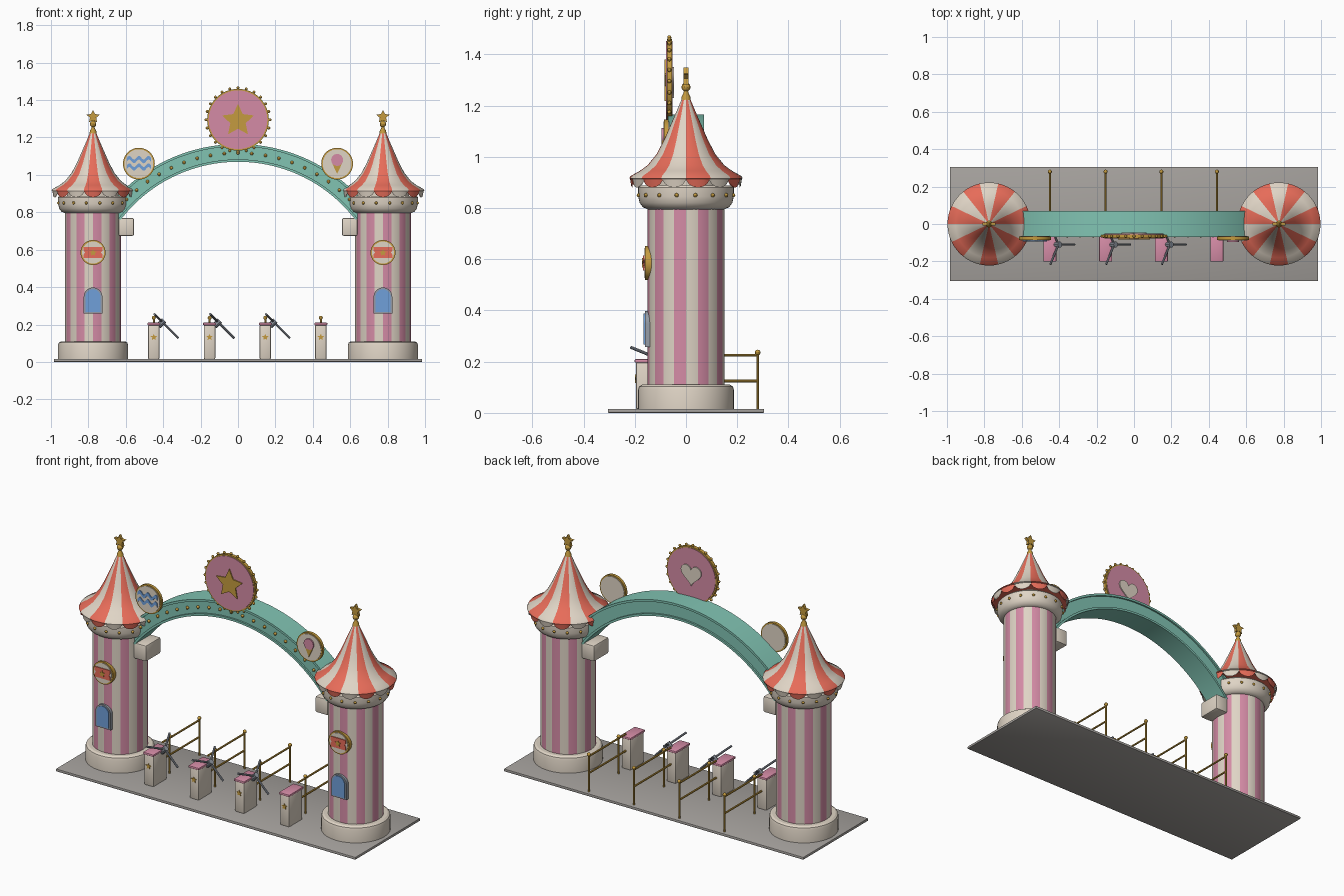
import bpy, bmesh
from math import sin, cos, pi, radians
from mathutils import Vector, Matrix

if "Cube" in bpy.data.objects:
    bpy.data.objects.remove(bpy.data.objects["Cube"])


def material(name, *rgb):
    m = bpy.data.materials.new(name)
    m.use_nodes = True
    m.diffuse_color = (*rgb, 1)
    bsdf = next(n for n in m.node_tree.nodes if n.type == 'BSDF_PRINCIPLED')
    bsdf.inputs["Base Color"].default_value = (*rgb, 1)
    return m


CREAM = material("cream", .74, .66, .56)
PINK = material("pink", .66, .26, .38)
RED = material("coral red", .8, .15, .1)
TEAL = material("teal", .22, .55, .45)
GOLD = material("gold", .56, .33, .05)
BLUE = material("blue", .16, .35, .7)
STONE = material("stone grey", .38, .36, .34)
METAL = material("metal grey", .3, .33, .38)


def finish(name, bm, *mats):
    bmesh.ops.recalc_face_normals(bm, faces=bm.faces)
    me = bpy.data.meshes.new(name)
    bm.to_mesh(me)
    bm.free()
    ob = bpy.data.objects.new(name, me)
    bpy.context.collection.objects.link(ob)
    for m in mats:
        me.materials.append(m)
    bpy.ops.object.select_all(action='DESELECT')
    ob.select_set(True)
    bpy.context.view_layer.objects.active = ob
    bpy.ops.object.shade_smooth_by_angle(angle=radians(32))
    return ob


def box(name, centre, size, mat, bevel=.008):
    bm = bmesh.new()
    bmesh.ops.create_cube(bm, size=1, matrix=Matrix.Translation(centre) @ Matrix.Diagonal((*size, 1)))
    bmesh.ops.bevel(bm, geom=bm.edges[:], offset=bevel, segments=2, profile=.5, affect='EDGES')
    return finish(name, bm, mat)


def lathe(name, x, profile, mats, stripes=1, per=48):
    # Revolve (radius, height) points; each stripe takes the next material
    bm = bmesh.new()
    n = stripes * per
    rings = [[bm.verts.new((x + r * cos(2 * pi * i / n), r * sin(2 * pi * i / n), z))
              for i in range(n)] for r, z in profile]
    for a, b in zip(rings, rings[1:]):
        for i in range(n):
            f = bm.faces.new((a[i], a[(i + 1) % n], b[(i + 1) % n], b[i]))
            f.material_index = i // per % len(mats)
    bm.faces.new(rings[0])
    bm.faces.new(rings[-1])
    return finish(name, bm, *mats)


def plate(name, pts, x, z, y0, y1, mat):
    # Upright flat shape in x and z, from depth y0 to y1
    bm = bmesh.new()
    front = [bm.verts.new((x + a, y0, z + b)) for a, b in pts]
    back = [bm.verts.new((x + a, y1, z + b)) for a, b in pts]
    bm.faces.new(front)
    bm.faces.new(back)
    for i in range(len(pts)):
        j = (i + 1) % len(pts)
        bm.faces.new((front[i], front[j], back[j], back[i]))
    return finish(name, bm, mat)


def circle(r, n=48):
    return [(r * cos(2 * pi * i / n), r * sin(2 * pi * i / n)) for i in range(n)]


def star(r):
    return [((r if i % 2 == 0 else r * .48) * sin(pi * i / 5),
             (r if i % 2 == 0 else r * .48) * cos(pi * i / 5)) for i in range(10)]


def arched(w, h):
    return [(-w, 0), (w, 0)] + [(w * cos(pi * i / 16), h - w + w * sin(pi * i / 16)) for i in range(17)]


def balls(name, centres, r, mat=GOLD):
    bm = bmesh.new()
    for c in centres:
        bmesh.ops.create_uvsphere(bm, u_segments=10, v_segments=6, radius=r, matrix=Matrix.Translation(c))
    return finish(name, bm, mat)


def rods(name, pairs, r, mat):
    bm = bmesh.new()
    for a, b in pairs:
        a, b = Vector(a), Vector(b)
        turn = (b - a).to_track_quat('Z', 'Y').to_matrix().to_4x4()
        bmesh.ops.create_cone(bm, cap_ends=True, segments=10, radius1=r, radius2=r,
                              depth=(b - a).length, matrix=Matrix.Translation((a + b) / 2) @ turn)
    return finish(name, bm, mat)


def round_sign(name, x, z, r, y0, y1, mat):
    plate(name + "_rim", circle(r), x, z, y0, y1, GOLD)
    plate(name + "_face", circle(r - .008), x, z, y0 - .003, y1 + .003, mat)


# Ground slab
box("ground_slab", (0, 0, .008), (1.97, .61, .016), STONE, .004)

# Towers
for side, x in (("left", .775), ("right", -.775)):
    lathe(side + "_tower_base", x, [(.187, .014), (.187, .09), (.183, .103), (.172, .11), (.14, .11)], [CREAM])
    lathe(side + "_tower_column", x, [(.15, .1), (.15, .81)], [CREAM, PINK], 20, 3)
    lathe(side + "_tower_capital", x, [(.15, .795), (.168, .803), (.181, .82), (.187, .845),
                                       (.187, .88), (.18, .888), (.14, .888), (.14, .93)], [CREAM])
    balls(side + "_capital_bulbs", [(x + .188 * cos(pi * (i + .5) / 8), .188 * sin(pi * (i + .5) / 8), .85)
                                    for i in range(16)], .008)
    # Striped flared roof with scalloped edge
    lathe(side + "_tower_roof", x, [(.212, .912), (.222, .915), (.216, .925), (.18, .945), (.15, .967),
                                    (.115, 1.01), (.086, 1.065), (.062, 1.12), (.04, 1.17), (.014, 1.232)],
          [RED, CREAM], 14, 4)
    bm = bmesh.new()
    n = 14 * 8
    for r in (.214, .219):
        low, high = [], []
        for i in range(n):
            c, s = cos(2 * pi * i / n), sin(2 * pi * i / n)
            drop = .008 + .03 * abs(sin(pi * i / 8)) ** .6
            low.append(bm.verts.new((x + (r - .006) * c, (r - .006) * s, .918 - drop)))
            high.append(bm.verts.new((x + r * c, r * s, .918)))
        for i in range(n):
            j = (i + 1) % n
            bm.faces.new((low[i], low[j], high[j], high[i])).material_index = i // 8 % 2
    finish(side + "_roof_scallops", bm, RED, CREAM)
    # Finial
    lathe(side + "_finial_stem", x, [(.02, 1.205), (.017, 1.235), (.009, 1.25), (.007, 1.3)], [GOLD], 1, 16)
    balls(side + "_finial_ball", [(x, 0, 1.272)], .018)
    plate(side + "_finial_star", star(.037), x, 1.311, -.009, .009, GOLD)
    # Ticket sign
    round_sign(side + "_ticket_sign", x, .585, .067, -.16, -.13, CREAM)
    ticket = [(-.05, -.03), (.05, -.03), (.05, -.01), (.042, 0), (.05, .01),
              (.05, .03), (-.05, .03), (-.05, .01), (-.042, 0), (-.05, -.01)]
    plate(side + "_ticket", ticket, x, .585, -.168, -.162, RED)
    plate(side + "_ticket_star", star(.02), x, .584, -.171, -.167, GOLD)
    # Arched window
    plate(side + "_window_frame", arched(.05, .14), x, .258, -.161, -.13, METAL)
    plate(side + "_window_glass", arched(.04, .122), x, .267, -.165, -.158, BLUE)
    # Arch support
    box(side + "_arch_bracket", (.597 if x > 0 else -.597, 0, .722), (.082, .14, .095), CREAM)

# Arch with raised rims
RO, RI, CZ, END = .885, .79, .28, .92
half = [(RO, -.07), (RO - .013, -.07), (RO - .013, -.06), (RI + .013, -.06), (RI + .013, -.07), (RI, -.07)]
section = half + [(r, -y) for r, y in reversed(half)]
bm = bmesh.new()
loops = []
for k in range(65):
    a = END * (k / 32 - 1)
    loops.append([bm.verts.new((r * sin(a), y, CZ + r * cos(a))) for r, y in section])
for p, q in zip(loops, loops[1:]):
    for i in range(len(section)):
        j = (i + 1) % len(section)
        bm.faces.new((p[i], p[j], q[j], q[i]))
bm.faces.new(loops[0])
bm.faces.new(loops[-1])
finish("arch", bm, TEAL)
mid = (RO + RI) / 2
balls("arch_bulbs", [(mid * sin(a), -.063, CZ + mid * cos(a))
                     for a in [.088 * (i - 9) for i in range(19)]], .009)

# Main round sign
round_sign("main_sign", 0, 1.295, .165, -.075, -.055, PINK)
plate("main_sign_star", star(.09), 0, 1.29, -.084, -.077, GOLD)
heart = [(.0042 * 16 * sin(t) ** 3,
          .0042 * (13 * cos(t) - 5 * cos(2 * t) - 2 * cos(3 * t) - cos(4 * t)))
         for t in [2 * pi * i / 40 for i in range(40)]]
plate("main_sign_heart", heart, 0, 1.3, -.053, -.046, CREAM)
balls("main_sign_bulbs", [(a, -.065, 1.295 + b) for a, b in circle(.171, 24)], .008)

# Small round signs
round_sign("wave_sign", -.53, 1.06, .085, -.085, -.068, CREAM)
for k, dz in enumerate((.022, -.018)):
    top = [(-.064 + .128 * i / 24, .01 * sin(i * pi / 4.8)) for i in range(25)]
    wave = [(a, b + .01) for a, b in top] + [(a, b - .01) for a, b in reversed(top)]
    plate("wave_%d" % (k + 1), wave, -.53, 1.06 + dz, -.093, -.087, BLUE)
round_sign("ice_cream_sign", .53, 1.06, .085, -.085, -.068, CREAM)
plate("ice_cream_cone", [(-.028, .005), (0, -.055), (.028, .005)], .53, 1.06, -.093, -.087, GOLD)
plate("ice_cream_scoop", circle(.032, 24), .53, 1.08, -.095, -.087, PINK)

# Turnstiles and queue railings
for k, x in enumerate((-.45, -.152, .146, .443)):
    n = "_%d" % (k + 1)
    box("booth" + n, (x, -.132, .106), (.062, .128, .184), CREAM)
    box("booth_top" + n, (x, -.132, .203), (.07, .138, .014), PINK, .005)
    plate("booth_star" + n, star(.018), x, .132, -.2, -.194, GOLD)
    posts = [((x, y, .014), (x, y, .235)) for y in (.28, 0)]
    bars = [((x, -.066, z), (x, .28, z)) for z in (.225, .125)]
    rods("railing" + n, posts + bars, .0055, GOLD)
    balls("railing_knobs" + n, [(x, .28, .236), (x, 0, .236)], .011)
    if k < 3:
        hub = Vector((x + .046, -.11, .213))
        axis, down, across = Vector((1, 0, 1)).normalized(), Vector((1, 0, -1)).normalized(), Vector((0, 1, 0))
        arms = [(hub, hub + .122 * (down * cos(a) + across * sin(a))) for a in (0, 2 * pi / 3, 4 * pi / 3)]
        rods("turnstile_arms" + n, arms, .006, METAL)
        rods("turnstile_hub" + n, [(hub - axis * .03, hub + axis * .012)], .016, METAL)
